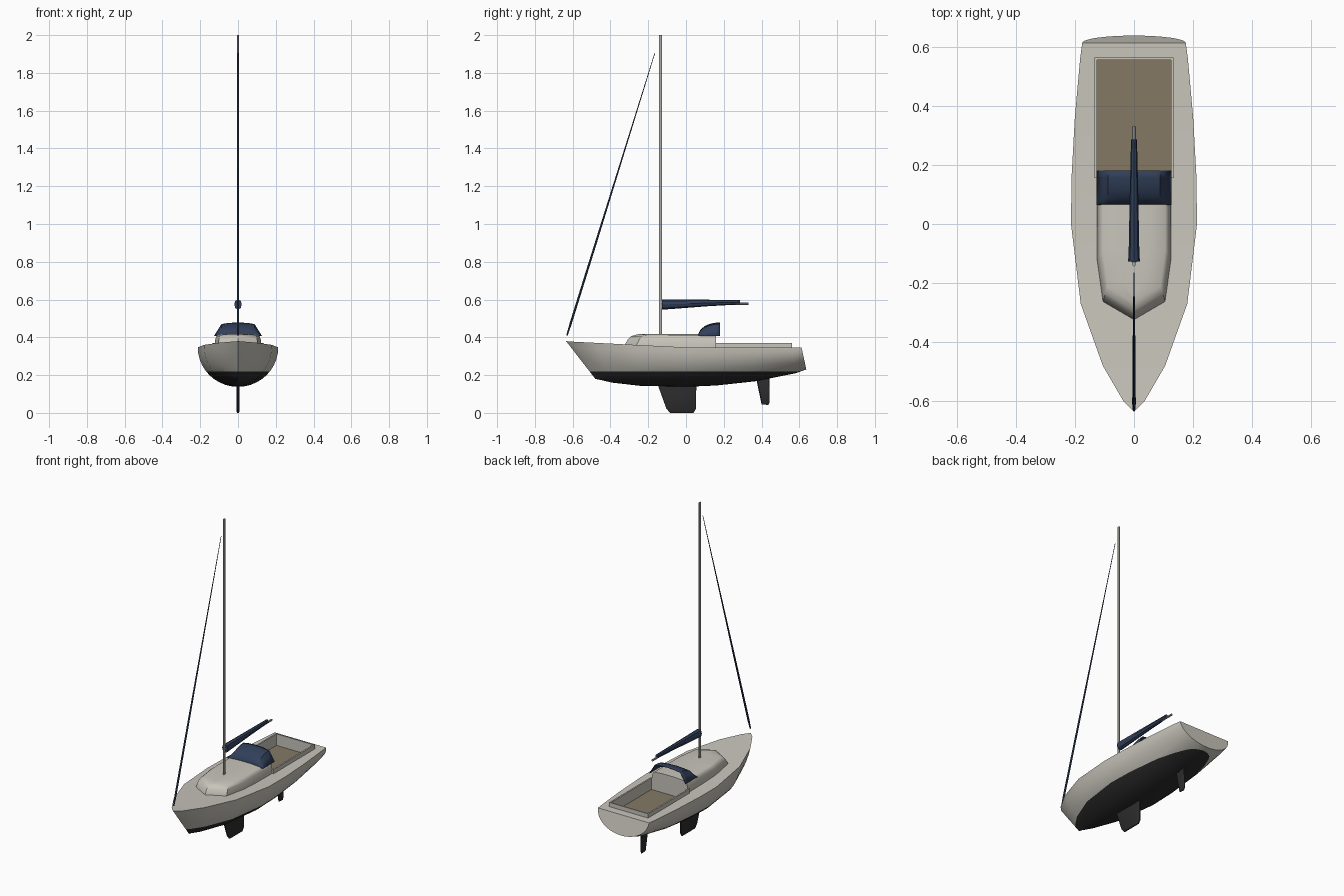
import bpy, bmesh, math
from mathutils import Vector

cube = bpy.data.objects.get("Cube")
if cube:
    bpy.data.objects.remove(cube, do_unlink=True)


def material(name, r, g, b):
    m = bpy.data.materials.new(name)
    m.use_nodes = True
    m.diffuse_color = (r, g, b, 1)
    m.node_tree.nodes["Principled BSDF"].inputs["Base Color"].default_value = (r, g, b, 1)
    return m


white = material("off white", 0.58, 0.56, 0.50)
black = material("bottom black", 0.025, 0.025, 0.025)
navy = material("navy canvas", 0.03, 0.05, 0.10)
teak = material("cockpit brown", 0.23, 0.19, 0.13)
metal = material("mast grey", 0.42, 0.41, 0.37)


def finish(name, bm, mats, angle=30):
    bmesh.ops.remove_doubles(bm, verts=bm.verts, dist=0.0003)
    bmesh.ops.recalc_face_normals(bm, faces=bm.faces)
    mesh = bpy.data.meshes.new(name)
    bm.to_mesh(mesh)
    bm.free()
    ob = bpy.data.objects.new(name, mesh)
    bpy.context.collection.objects.link(ob)
    for m in mats:
        mesh.materials.append(m)
    bpy.ops.object.select_all(action='DESELECT')
    ob.select_set(True)
    bpy.context.view_layer.objects.active = ob
    bpy.ops.object.shade_smooth_by_angle(angle=math.radians(angle))
    return ob


def loft(bm, rows, closed=False):
    """Skin a list of equally long point rows; returns the vertex rows."""
    vs = [[bm.verts.new(p) for p in row] for row in rows]
    for a, b in zip(vs, vs[1:]):
        n = len(a)
        for i in range(n if closed else n - 1):
            j = (i + 1) % n
            bm.faces.new((a[i], a[j], b[j], b[i]))
    return vs


def box(name, lo, hi, mat):
    bm = bmesh.new()
    rows = [[(lo[0], lo[1], z), (hi[0], lo[1], z), (hi[0], hi[1], z), (lo[0], hi[1], z)]
            for z in (lo[2], hi[2])]
    vs = loft(bm, rows, True)
    for r in vs:
        bm.faces.new(r)
    return finish(name, bm, [mat])


def spar(name, path, mat, sides=12):
    """Tube along points (y, z, x radius, other radius) in the centre plane."""
    bm = bmesh.new()
    d = Vector((0, path[-1][0] - path[0][0], path[-1][1] - path[0][1])).normalized()
    side = Vector((0, -d.z, d.y))
    rows = []
    for y, z, rx, rs in path:
        ring = [2 * math.pi * i / sides for i in range(sides)]
        rows.append([Vector((rx * math.cos(a), y, z)) + side * rs * math.sin(a) for a in ring])
    vs = loft(bm, rows, True)
    bm.faces.new(vs[0])
    bm.faces.new(vs[-1])
    return finish(name, bm, [mat])


def fin(name, outline, half):
    """Foil blade: thick centre line with thin edges."""
    bm = bmesh.new()
    cy = sum(p[0] for p in outline) / len(outline)
    cz = sum(p[1] for p in outline) / len(outline)
    rows = [[(x, cy + (y - cy) * s, cz + (z - cz) * s) for y, z in outline]
            for x, s in ((-half, 0.86), (-half * 0.4, 1), (half * 0.4, 1), (half, 0.86))]
    vs = loft(bm, rows, True)
    bm.faces.new(vs[0])
    bm.faces.new(vs[-1])
    return finish(name, bm, [black])


# Hull stations: y, half beam, sheer height, keel height, rake, fullness
stations = [(-0.635, 0, 0.38, 0.18, 0.155, 1.3), (-0.60, 0.035, 0.377, 0.176, 0.14, 1.25),
            (-0.48, 0.105, 0.371, 0.160, 0.09, 1.15), (-0.27, 0.18, 0.360, 0.143, 0.03, 1.05),
            (0, 0.213, 0.347, 0.138, 0, 1), (0.16, 0.211, 0.345, 0.145, 0, 1),
            (0.36, 0.200, 0.345, 0.167, 0.005, 1), (0.56, 0.182, 0.345, 0.210, 0.02, 1),
            (0.612, 0.175, 0.345, 0.230, 0.025, 1)]
STEPS = 20
bm = bmesh.new()
rows = []
for y, w, top, keel, rake, p in stations:
    row = []
    for i in range(STEPS + 1):
        a = math.pi * i / STEPS
        c, s = math.cos(a), math.sin(a)
        row.append((math.copysign(w * abs(c) ** p, c), y + rake * s, top - (top - keel) * s))
    rows.append(row)
skin = loft(bm, rows)
bm.faces.new(skin[-1])
# Waterline cut and bottom paint
bmesh.ops.bisect_plane(bm, geom=bm.verts[:] + bm.edges[:] + bm.faces[:],
                       plane_co=(0, 0, 0.22), plane_no=(0, 0, 1))
for f in bm.faces:
    f.material_index = int(f.calc_center_median().z < 0.22)
finish("hull", bm, [white, black], 35)

# Deck with cockpit opening
bm = bmesh.new()
deck = []
for y, w, top, *_ in stations:
    inner = min(0.128, w * 0.8)
    deck.append([(x, y, top) for x in (-w, -inner, inner, w)])
loft(bm, deck)
hole = [f for f in bm.faces
        if abs(f.calc_center_median().x) < 0.05 and 0.16 < f.calc_center_median().y < 0.56]
bmesh.ops.delete(bm, geom=hole, context='FACES')
finish("deck", bm, [white])

# Cockpit
box("cockpit_floor", (-0.13, 0.155, 0.29), (0.13, 0.562, 0.30), teak)
for label, s in (("left", 1), ("right", -1)):
    xs = sorted((s * 0.125, s * 0.134))
    box(label + "_coaming", (xs[0], 0.155, 0.295), (xs[1], 0.562, 0.371), white)
box("aft_coaming", (-0.125, 0.555, 0.295), (0.125, 0.562, 0.371), white)

# Cabin: outline narrowed row by row up to a cambered roof
half = [(0.126, 0.16), (0.126, -0.12), (0.106, -0.262), (0, -0.325)]
outline = half + [(-x, y) for x, y in reversed(half[:-1])]
levels = [(0.295, 1, 1), (0.36, 0.99, 1), (0.392, 0.95, 0.96), (0.406, 0.91, 0.93),
          (0.413, 0.84, 0.88), (0.417, 0.4, 0.84), (0.418, 0, 0.82)]
bm = bmesh.new()
vs = loft(bm, [[(x * sx, 0.16 + (y - 0.16) * sy, z) for x, y in outline]
               for z, sx, sy in levels])
bm.faces.new([r[0] for r in vs] + [r[-1] for r in reversed(vs)][1:])
finish("cabin", bm, [white], 35)

# Spray hood over the companionway
bm = bmesh.new()
rows = []
for i in range(9):
    a = math.pi / 2 * i / 8
    y, h = 0.18 - 0.115 * math.cos(a), 0.07 * math.sin(a)
    prof = [(0.126, 0), (0.104, 0.5), (0.088, 0.87), (0.05, 0.96), (0, 1)]
    prof = prof + [(-x, t) for x, t in reversed(prof[:-1])]
    rows.append([(x, y, 0.409 + h * t) for x, t in prof])
loft(bm, rows)
hood = finish("spray_hood", bm, [navy], 35)
mod = hood.modifiers.new("thickness", 'SOLIDIFY')
mod.thickness = 0.004

# Mast, boom, sail cover and furled headsail
spar("mast", [(-0.135, 0.40, 0.005, 0.009), (-0.135, 2.0, 0.005, 0.009)], metal)
spar("boom", [(-0.13, 0.578, 0.006, 0.006), (0.33, 0.578, 0.006, 0.006)], metal, 8)
spar("sail_cover", [(-0.127, 0.574, 0.020, 0.027), (-0.09, 0.575, 0.018, 0.026),
                    (0.12, 0.582, 0.014, 0.017), (0.286, 0.586, 0.010, 0.012)], navy, 8)
spar("furled_headsail", [(-0.63, 0.41, 0.004, 0.004), (-0.61, 0.475, 0.006, 0.006),
                         (-0.475, 0.908, 0.0055, 0.0055), (-0.165, 1.905, 0.0015, 0.0015)], navy, 8)

# Keel and rudder
fin("keel", [(-0.15, 0.15), (-0.105, 0.025), (-0.085, 0), (0.04, 0), (0.052, 0.02),
             (0.055, 0.15)], 0.009)
fin("rudder", [(0.37, 0.19), (0.40, 0.045), (0.435, 0.042), (0.442, 0.055), (0.442, 0.195)], 0.006)
